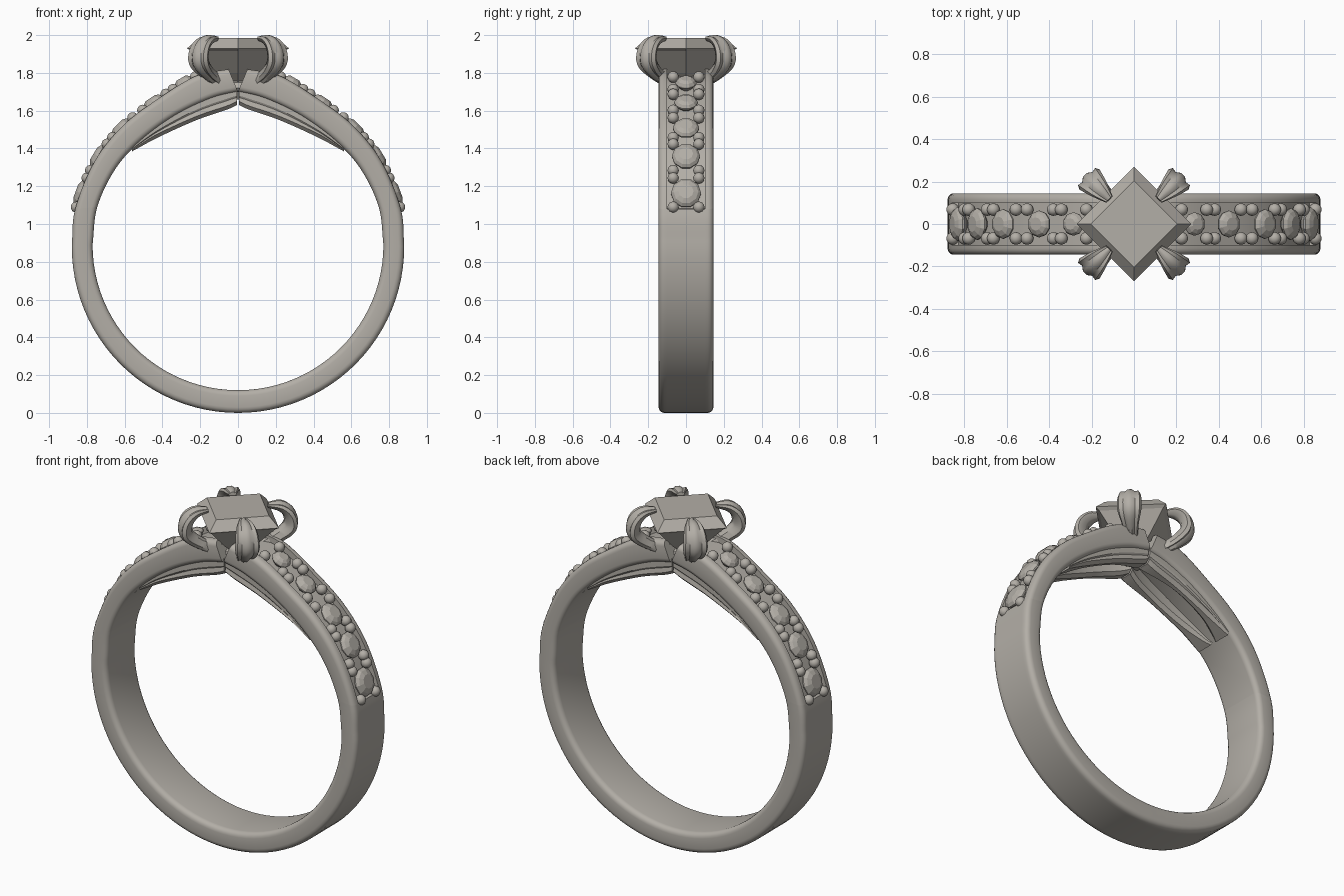
import bpy, bmesh, math
from mathutils import Vector, Matrix

if "Cube" in bpy.data.objects:
    bpy.data.objects.remove(bpy.data.objects["Cube"])

metal = bpy.data.materials.new("warm grey metal")
metal.diffuse_color = (0.45, 0.425, 0.385, 1)
metal.use_nodes = True
metal.node_tree.nodes["Principled BSDF"].inputs["Base Color"].default_value = metal.diffuse_color


def build(name, bm, angle=30, mirror=""):
    """Turn a bmesh into a named, mirrored, shaded object."""
    bmesh.ops.recalc_face_normals(bm, faces=bm.faces)
    me = bpy.data.meshes.new(name)
    bm.to_mesh(me)
    bm.free()
    me.materials.append(metal)
    ob = bpy.data.objects.new(name, me)
    bpy.context.collection.objects.link(ob)
    if mirror:
        m = ob.modifiers.new("mirror", 'MIRROR')
        m.use_axis = ["X" in mirror, "Y" in mirror, False]
        m.use_clip = True
    bpy.ops.object.select_all(action='DESELECT')
    ob.select_set(True)
    bpy.context.view_layer.objects.active = ob
    if angle:
        bpy.ops.object.shade_smooth_by_angle(angle=math.radians(angle))
    return ob


def loft(bm, rings, caps=(True, True)):
    """Skin a row of closed rings."""
    vs = [[bm.verts.new(p) for p in r] for r in rings]
    n = len(vs[0])
    for a, b in zip(vs, vs[1:]):
        for i in range(n):
            j = (i + 1) % n
            bm.faces.new((a[i], a[j], b[j], b[i]))
    if caps[0]:
        bm.faces.new(vs[0])
    if caps[1]:
        bm.faces.new(vs[-1])


def spline(pts, steps):
    """Catmull-Rom curve through points of any dimension."""
    P = [Vector(p) for p in pts]
    P = [2 * P[0] - P[1]] + P + [2 * P[-1] - P[-2]]
    out = []
    for i in range(1, len(P) - 2):
        a, b, c, d = P[i - 1:i + 3]
        for k in range(steps):
            t = k / steps
            out.append(0.5 * (2 * b + (c - a) * t + (2 * a - 5 * b + 4 * c - d) * t * t
                              + (3 * b - a - 3 * c + d) * t ** 3))
    return out + [P[-2]]


# shank: stations of (outer x, outer z, inner x, inner z) from bottom to head
stations = []
for k in range(24):
    a = math.radians(-90 + 90 * k / 24)
    stations.append(Vector((.88 * math.cos(a), .88 + .88 * math.sin(a),
                            .77 * math.cos(a), .89 + .77 * math.sin(a))))
stations += spline([(.88, .88, .77, .89), (.862, 1.08, .745, 1.09), (.76, 1.33, .65, 1.29),
                    (.61, 1.52, .515, 1.44), (.42, 1.665, .33, 1.575),
                    (.22, 1.785, .14, 1.665), (.05, 1.82, 0, 1.70)], 7)


def section(s, depth):
    """Rounded rectangle with a groove in its outer side."""
    o, i = Vector((s[0], s[1])), Vector((s[2], s[3]))
    n = (o - i).normalized()
    L, W, r = (o - i).length, .145, .03
    prof = []
    for cy, cu, a0 in ((W - r, r, -90), (W - r, L - r, 0)):
        for k in range(5):
            a = math.radians(a0 + 90 * k / 4)
            prof.append((cy + r * math.cos(a), cu + r * math.sin(a)))
    prof += [(.1, L), (.1, L - depth)]
    prof += [(-y, u) for y, u in reversed(prof)]
    return [(max(0, i.x + n.x * u), y, i.y + n.y * u) for y, u in prof]


rings = []
for s in stations:
    if abs(s[1] - 1.08) < .001:
        rings.append(section(s, 0))
    rings.append(section(s, .035 if s[1] > 1.07 else 0))
bm = bmesh.new()
loft(bm, rings, (False, True))
build("shank", bm, 35, "X")

# pave stones and beads along the shoulders
path = [s for s in stations if s[1] > 1.0]


def frame(z):
    """Local frame on the outer surface of the shoulder at height z."""
    for a, b in zip(path, path[1:]):
        if a[1] <= z <= b[1]:
            s = a.lerp(b, (z - a[1]) / (b[1] - a[1]))
            t = Vector((b[0] - a[0], 0, b[1] - a[1])).normalized()
            n = Vector((t.z, 0, -t.x))
            m = Matrix((t, Vector((0, 1, 0)), n)).transposed().to_4x4()
            return Matrix.Translation((s[0], 0, s[1])) @ m


def circle(r, z, n):
    return [Vector((r * math.cos(math.tau * (k + .5) / n),
                    r * math.sin(math.tau * (k + .5) / n), z)) for k in range(n)]


bm = bmesh.new()
for z, r in ((1.165, .08), (1.36, .075), (1.51, .07), (1.645, .063), (1.75, .055)):
    M = frame(z)
    prof = ((.3, -.05), (1, -.008), (1, .0), (.82, .015), (.5, .026))
    loft(bm, [[M @ p for p in circle(r * f, h, 10)] for f, h in prof])
build("pave_stones", bm, 0, "X")

bm = bmesh.new()
for z in (1.09, 1.245, 1.285, 1.425, 1.46, 1.565, 1.605, 1.69, 1.715, 1.782):
    M = frame(z) @ Matrix.Translation((0, .068, -.004))
    bmesh.ops.create_uvsphere(bm, u_segments=14, v_segments=10, radius=.03, matrix=M)
build("pave_beads", bm, 40, "XY")

# gallery arms: a tapering V beneath the head, split by a slot
arm = spline([(.56, 1.385, 1.41), (.42, 1.46, 1.53), (.22, 1.55, 1.65), (.06, 1.605, 1.71),
              (.004, 1.63, 1.72)], 6)
bm = bmesh.new()
rings = []
for x, lo, hi in arm:
    y0 = .012 + .055 * math.sin(math.pi * min(1, x / .56)) ** .7 if x < .559 else .012
    y1, c = .128, min(.02, (hi - lo) * .3)
    rings.append([(x, y0, hi), (x, y0, lo + c), (x, y0 + c, lo), (x, y1 - c, lo),
                  (x, y1, lo + c), (x, y1 - .006, lo + .45 * (hi - lo)),
                  (x, y1, lo + .55 * (hi - lo)), (x, y1, hi)])
loft(bm, rings)
build("gallery_arms", bm, 30, "XY")

# base of the setting
bm = bmesh.new()
loft(bm, [circle(r, z, 24) for r, z in ((.05, 1.66), (.10, 1.72), (.09, 1.75), (.04, 1.765))])
build("setting_base", bm)

# square centre stone with its corners on the axes
bm = bmesh.new()
loft(bm, [[(r * math.cos(k * math.pi / 2), r * math.sin(k * math.pi / 2), z) for k in range(4)]
          for r, z in ((.02, 1.71), (.13, 1.80), (.245, 1.915), (.27, 1.93), (.205, 1.985))])
build("centre_stone", bm, 0)

# four ridged claws: (radius, height, half width, half thickness)
claw = spline([(.02, 1.715, .03, .03), (.12, 1.745, .032, .03), (.22, 1.795, .045, .034),
               (.285, 1.855, .066, .038), (.28, 1.925, .064, .035), (.235, 1.97, .05, .028),
               (.165, 1.982, .022, .014)], 5)
shape = ((-1, .15), (-.85, .7), (-.5, .6), (-.2, 1), (.2, 1), (.5, .6), (.85, .7), (1, .15),
         (.6, -.8), (0, -1), (-.6, -.8))
d, side = Vector((1, 1, 0)).normalized(), Vector((-1, 1, 0)).normalized()
bm = bmesh.new()
rings = []
for i, (r, z, w, t) in enumerate(claw):
    a, b = claw[max(i - 1, 0)], claw[min(i + 1, len(claw) - 1)]
    tan = Vector((b[0] - a[0], b[1] - a[1])).normalized()
    out = d * tan.y + Vector((0, 0, -tan.x))
    p = d * r + Vector((0, 0, z))
    rings.append([p + side * (w * u) + out * (t * v) for u, v in shape])
loft(bm, rings)
build("claws", bm, 45, "XY").modifiers["mirror"].use_clip = False
